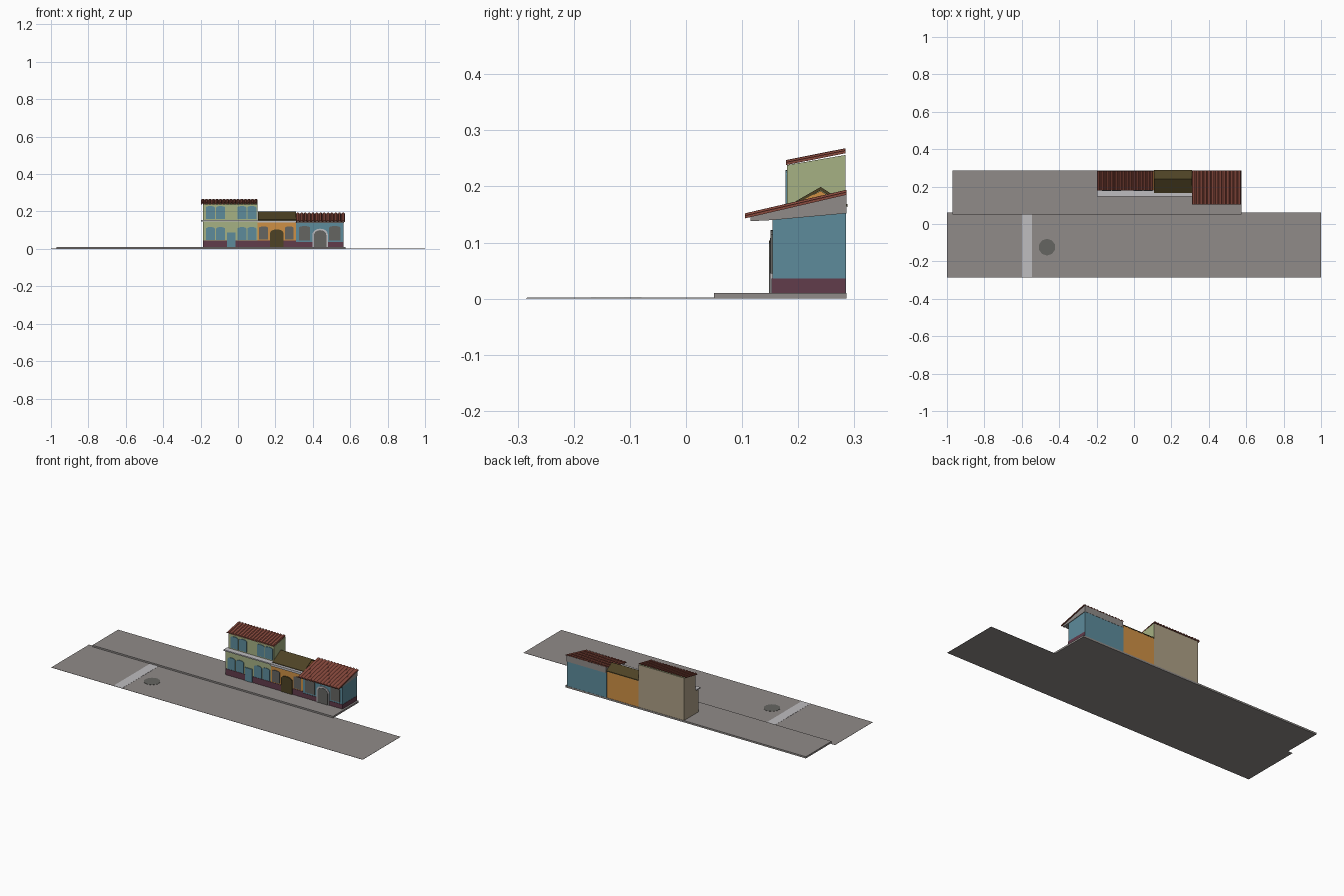
import bpy, bmesh, math
from mathutils import Vector

if "Cube" in bpy.data.objects:
    bpy.data.objects.remove(bpy.data.objects["Cube"])


def mat(name, r, g, b):
    m = bpy.data.materials.new(name)
    m.diffuse_color = (r, g, b, 1)
    m.use_nodes = True
    m.node_tree.nodes["Principled BSDF"].inputs["Base Color"].default_value = m.diffuse_color
    return m


PAVING = mat("paving_grey", .28, .26, .25)
LIGHT = mat("light_grey", .52, .51, .53)
DARK = mat("dark_grey", .13, .13, .12)
BLUE = mat("teal_blue", .11, .26, .33)
MAROON = mat("maroon", .12, .045, .07)
GREEN = mat("pale_green", .38, .44, .23)
ORANGE = mat("orange", .62, .28, .06)
RED = mat("tile_red", .24, .065, .045)
OLIVE = mat("dark_olive", .075, .055, .018)
TAN = mat("tan", .42, .35, .24)


def finish(name, bm, *mats):
    bmesh.ops.recalc_face_normals(bm, faces=bm.faces)
    me = bpy.data.meshes.new(name)
    bm.to_mesh(me)
    bm.free()
    for m in mats:
        me.materials.append(m)
    ob = bpy.data.objects.new(name, me)
    bpy.context.collection.objects.link(ob)
    return ob


def prism(name, pts, offset, *mats):
    """Extrude a planar outline by an offset vector."""
    bm = bmesh.new()
    f = bm.faces.new([bm.verts.new(p) for p in pts])
    r = bmesh.ops.extrude_face_region(bm, geom=[f], use_keep_orig=True)
    vs = [v for v in r["geom"] if isinstance(v, bmesh.types.BMVert)]
    bmesh.ops.translate(bm, verts=vs, vec=Vector(offset))
    return finish(name, bm, *mats)


def box(name, x0, x1, y0, y1, z0, z1, *mats):
    return prism(name, [(x0, y0, z0), (x1, y0, z0), (x1, y1, z0), (x0, y1, z0)],
                 (0, 0, z1 - z0), *mats)


def side_profile(name, x0, x1, yz, *mats):
    return prism(name, [(x0, y, z) for y, z in yz], (x1 - x0, 0, 0), *mats)


def plate(name, x0, x1, z0, z1, y, thick, m, rise=0.0):
    """Flat facade panel standing proud of the wall at y, with an arched top."""
    pts = [(x0, y, z0), (x1, y, z0)]
    if rise:
        cx, hw = (x0 + x1) / 2, (x1 - x0) / 2
        for i in range(9):
            a = math.pi * i / 8
            pts.append((cx + hw * math.cos(a), y, z1 - rise + rise * math.sin(a)))
    else:
        pts += [(x1, y, z1), (x0, y, z1)]
    return prism(name, pts, (0, -thick, 0), m)


def tiled_roof(name, x0, x1, front, back, n, h, thick):
    """Sloping sheet of half-round tile rows running front to back."""
    outline = []
    w = (x1 - x0) / n
    for i in range(n):
        for t, k in ((0, 0), (.15, 0), (.3, .8), (.5, 1), (.7, .8), (.85, 0)):
            outline.append((x0 + w * (i + t), k * h))
    outline.append((x1, 0))
    top = [(x, front[0], front[1] + z) for x, z in outline]
    bottom = [(x, front[0], front[1] + z - thick) for x, z in reversed(outline)]
    return prism(name, top + bottom, (0, back[0] - front[0], back[1] - front[1]), RED)


def paint_tan_sides(ob):
    for p in ob.data.polygons:
        if p.normal.y > .5 or p.normal.x < -.5:
            p.material_index = 1


# Ground
box("road", -1, 1, -.285, .062, 0, .001, PAVING)
box("sidewalk", -.97, .575, .05, .286, 0, .01, PAVING)
box("crossing_stripe", -.6, -.545, -.283, .05, .001, .0018, LIGHT)
prism("manhole_cover", [(-.465 + .045 * math.cos(math.pi * (i + .5) / 5),
                         -.124 + .045 * math.sin(math.pi * (i + .5) / 5), .001)
                        for i in range(10)], (0, 0, .0012), DARK)

# Two-storey green house
FRONT = .154
paint_tan_sides(box("green_house_lower", -.187, .105, FRONT, .284, .01, .15, GREEN, TAN))
paint_tan_sides(side_profile("green_house_upper", -.187, .105,
                [(.18, .15), (.284, .15), (.284, .256), (.18, .238)], GREEN, TAN))
box("green_house_cornice", -.197, .107, .148, .181, .147, .154, LIGHT)
plate("green_house_plinth", -.187, .105, .01, .045, FRONT, .002, MAROON)
tiled_roof("green_house_roof", -.197, .105, (.178, .243), (.284, .264), 16, .004, .005)
for i, x in enumerate((-.172, -.117, -.003, .05)):
    plate(f"upper_window_{i}", x, x + .048, .16, .229, .18, .003, BLUE, .008)
    plate(f"lower_window_{i}", x, x + .048, .047, .117, FRONT, .003, BLUE, .01)
plate("green_house_door", -.06, -.014, .01, .087, FRONT, .005, BLUE)

# Middle orange house with gable roof
box("orange_house_walls", .105, .31, FRONT, .284, .01, .15, ORANGE)
side_profile("orange_house_gable", .106, .309,
             [(.172, .15), (.284, .15), (.284, .165), (.24, .192), (.172, .158)], ORANGE)
side_profile("orange_house_roof", .107, .309,
             [(.165, .156), (.24, .199), (.288, .168), (.288, .163), (.24, .193), (.165, .151)],
             OLIVE)
box("orange_house_cornice", .105, .31, .148, .172, .14, .153, LIGHT)
plate("orange_house_plinth", .105, .31, .01, .045, FRONT, .002, MAROON)
plate("orange_house_door", .172, .243, .01, .104, FRONT, .006, OLIVE, .018)
for i, x in enumerate((.113, .25)):
    plate(f"orange_house_window_{i}", x, x + .048, .05, .12, FRONT, .003, DARK, .008)

# Blue house with deep tiled eave
side_profile("blue_house_walls", .31, .563,
             [(FRONT, .01), (.285, .01), (.285, .152), (FRONT, .141)], BLUE)
side_profile("blue_house_eave", .312, .566,
             [(.115, .138), (FRONT, .14), (.286, .152), (.286, .187), (.115, .147)], PAVING)
tiled_roof("blue_house_roof", .31, .573, (.105, .148), (.286, .190), 13, .004, .005)
box("blue_house_plinth", .31, .5645, FRONT - .002, .2845, .01, .036, MAROON)
for i, x in enumerate((.325, .487)):
    plate(f"blue_house_window_{i}", x, x + .06, .045, .122, FRONT, .003, DARK, .008)
plate("blue_house_door_frame", .398, .48, .01, .108, FRONT, .004, LIGHT, .03)
plate("blue_house_door", .406, .472, .01, .1, FRONT, .006, DARK, .026)
